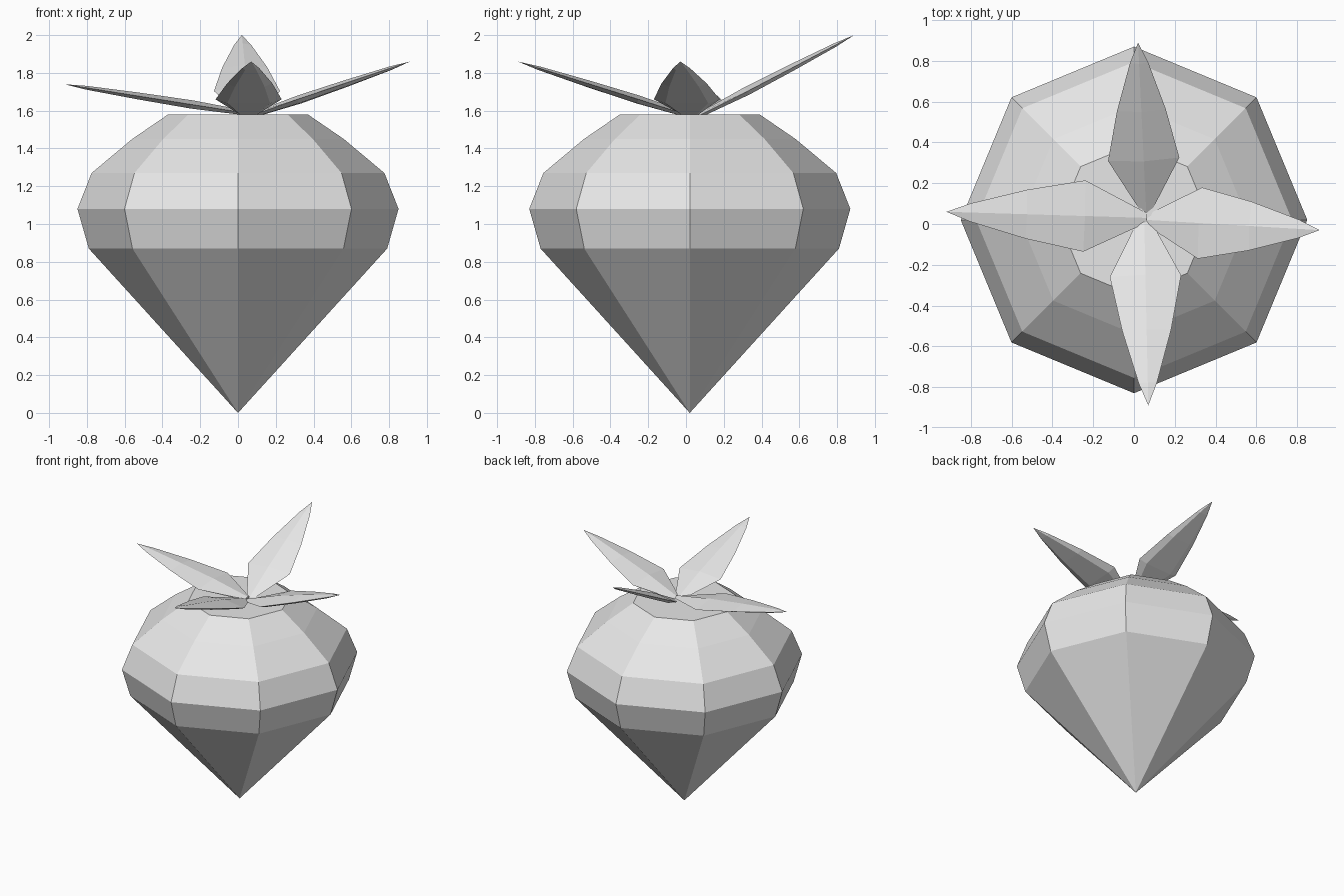
import bpy, bmesh, math
from mathutils import Vector

cube = bpy.data.objects.get("Cube")
if cube:
    bpy.data.objects.remove(cube, do_unlink=True)

# Single pale grey material
GREY = (0.8, 0.8, 0.8, 1.0)
mat = bpy.data.materials.new("pale_grey")
mat.use_nodes = True
mat.diffuse_color = GREY
mat.node_tree.nodes["Principled BSDF"].inputs["Base Color"].default_value = GREY


def finish(bm, name):
    bmesh.ops.recalc_face_normals(bm, faces=bm.faces)
    mesh = bpy.data.meshes.new(name)
    bm.to_mesh(mesh)
    bm.free()
    mesh.materials.append(mat)
    obj = bpy.data.objects.new(name, mesh)
    bpy.context.collection.objects.link(obj)
    return obj


def skin(bm, rings):
    """Join successive closed rings of vertices with quads."""
    n = len(rings[0])
    for a, b in zip(rings, rings[1:]):
        for i in range(n):
            j = (i + 1) % n
            bm.faces.new((a[i], a[j], b[j], b[i]))


# Root body: faceted eight-sided lathe, pointed below and flat on top
def build_root(profile, centre_y, sides=8):
    bm = bmesh.new()
    rings = []
    for r, z in profile:
        angles = [math.tau * i / sides for i in range(sides)]
        rings.append([bm.verts.new((r * math.cos(a), centre_y + r * math.sin(a), z))
                      for a in angles])
    skin(bm, rings)
    bm.faces.new(rings[-1])
    tip = bm.verts.new((0, centre_y, 0))
    for i in range(sides):
        bm.faces.new((tip, rings[0][(i + 1) % sides], rings[0][i]))
    return finish(bm, "root_body")


build_root([(0.79, 0.87), (0.85, 1.08), (0.775, 1.27), (0.56, 1.45), (0.37, 1.58)], 0.02)

# Leaf outline: distance along the leaf, half width, half thickness
OUTLINE = [(0, 0.025, 0.012), (0.31, 0.175, 0.022), (0.6, 0.12, 0.018), (0.88, 0.045, 0.01)]


# Leaf: pointed blade with a ridge on top and a flat-bottomed underside
def build_leaf(name, base, tip):
    base, tip = Vector(base), Vector(tip)
    along = tip - base
    side = Vector((0, 0, 1)).cross(along).normalized()
    up = along.cross(side).normalized()
    bm = bmesh.new()
    rings = []
    for t, w, h in OUTLINE:
        section = [(-w, 0), (-0.65 * w, -h), (0.65 * w, -h), (w, 0), (0, h)]
        rings.append([bm.verts.new(base + along * t + side * s + up * u)
                      for s, u in section])
    skin(bm, rings)
    bm.faces.new(rings[0])
    point = bm.verts.new(tip)
    last = rings[-1]
    for i in range(len(last)):
        bm.faces.new((last[i], last[(i + 1) % len(last)], point))
    return finish(bm, name)


build_leaf("left_leaf", (0.06, 0.02, 1.57), (0.91, -0.03, 1.86))
build_leaf("right_leaf", (0.06, 0.03, 1.585), (-0.92, 0.06, 1.74))
build_leaf("back_leaf", (0.06, 0.06, 1.57), (0.02, 0.89, 2.0))
build_leaf("front_leaf", (0.05, 0.03, 1.57), (0.07, -0.89, 1.86))
